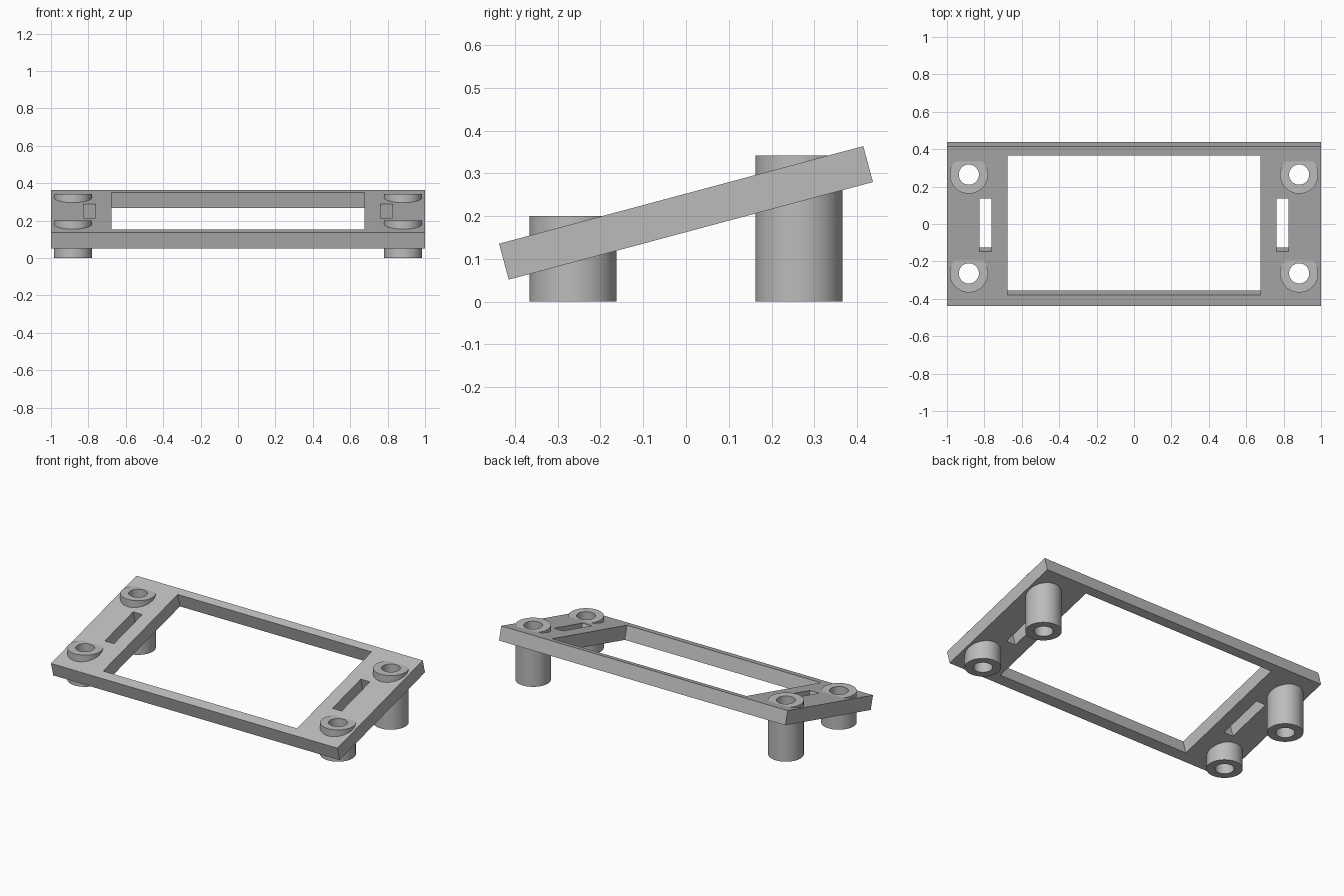
import bpy
import bmesh
import math
from mathutils import Matrix

if "Cube" in bpy.data.objects:
    bpy.data.objects.remove(bpy.data.objects["Cube"], do_unlink=True)

TILT = math.radians(15)
LENGTH, THICK, MID_Z = 0.882, 0.087, 0.2075
POST_X, POST_Y = 0.883, 0.264
OUTER_R, BORE_R = 0.102, 0.054

grey = bpy.data.materials.new("plain grey")
grey.use_nodes = True
colour = (0.5, 0.5, 0.5, 1)
grey.diffuse_color = colour
grey.node_tree.nodes["Principled BSDF"].inputs["Base Color"].default_value = colour


def make_object(name, bm):
    bmesh.ops.recalc_face_normals(bm, faces=bm.faces)
    mesh = bpy.data.meshes.new(name)
    bm.to_mesh(mesh)
    bm.free()
    mesh.materials.append(grey)
    obj = bpy.data.objects.new(name, mesh)
    bpy.context.collection.objects.link(obj)
    return obj


def tilted_box(name, x0, x1, v0, v1, thick):
    """Box lying in the sloping plane of the frame."""
    bm = bmesh.new()
    bmesh.ops.create_cube(bm, size=1)
    place = (Matrix.Translation((0, 0, MID_Z)) @ Matrix.Rotation(TILT, 4, "X")
             @ Matrix.Translation(((x0 + x1) / 2, (v0 + v1) / 2, 0))
             @ Matrix.Diagonal((x1 - x0, v1 - v0, thick, 1)))
    bm.transform(place)
    return make_object(name, bm)


def turned(name, x, y, profile):
    """Closed radius/height profile turned around a vertical axis."""
    bm = bmesh.new()
    verts = [bm.verts.new((r, 0, z)) for r, z in profile]
    edges = [bm.edges.new((a, b)) for a, b in zip(verts, verts[1:] + verts[:1])]
    bmesh.ops.spin(bm, geom=verts + edges, cent=(0, 0, 0), axis=(0, 0, 1),
                   angle=math.tau, steps=64)
    bmesh.ops.remove_doubles(bm, verts=bm.verts, dist=1e-5)
    bm.transform(Matrix.Translation((x, y, 0)))
    return make_object(name, bm)


def smooth(obj):
    bpy.ops.object.select_all(action="DESELECT")
    obj.select_set(True)
    bpy.context.view_layer.objects.active = obj
    bpy.ops.object.shade_smooth_by_angle(angle=math.radians(30))


def cut(target, cutter):
    cutter.hide_render = True
    mod = target.modifiers.new(cutter.name, "BOOLEAN")
    mod.operation, mod.solver, mod.object = "DIFFERENCE", "EXACT", cutter
    bpy.context.view_layer.objects.active = target
    bpy.ops.object.modifier_apply(modifier=mod.name)
    bpy.data.objects.remove(cutter, do_unlink=True)


# Sloping frame with its large window
frame = tilted_box("sloping_frame", -1, 1, -LENGTH / 2, LENGTH / 2, THICK)
cut(frame, tilted_box("window_cutter", -0.677, 0.677, -0.38, 0.39, 0.3))

for side, sx in (("left", 1), ("right", -1)):
    # Narrow slot in each side panel
    x0, x1 = sorted((sx * 0.763, sx * 0.827))
    cut(frame, tilted_box("slot_cutter", x0, x1, -0.141, 0.152, 0.3))
    # Hollow posts, short at the front and tall at the back
    for end, sy, top in (("front", -1, 0.2), ("back", 1, 0.342)):
        x, y = sx * POST_X, sy * POST_Y
        bm = bmesh.new()
        bmesh.ops.create_cone(bm, cap_ends=True, segments=64, radius1=BORE_R + 0.002,
                              radius2=BORE_R + 0.002, depth=2)
        bm.transform(Matrix.Translation((x, y, 0)))
        cut(frame, make_object("bore_cutter", bm))
        post = turned(f"{end}_{side}_post", x, y,
                      [(BORE_R, 0), (OUTER_R, 0), (OUTER_R, top), (BORE_R, top)])
        smooth(post)

smooth(frame)
